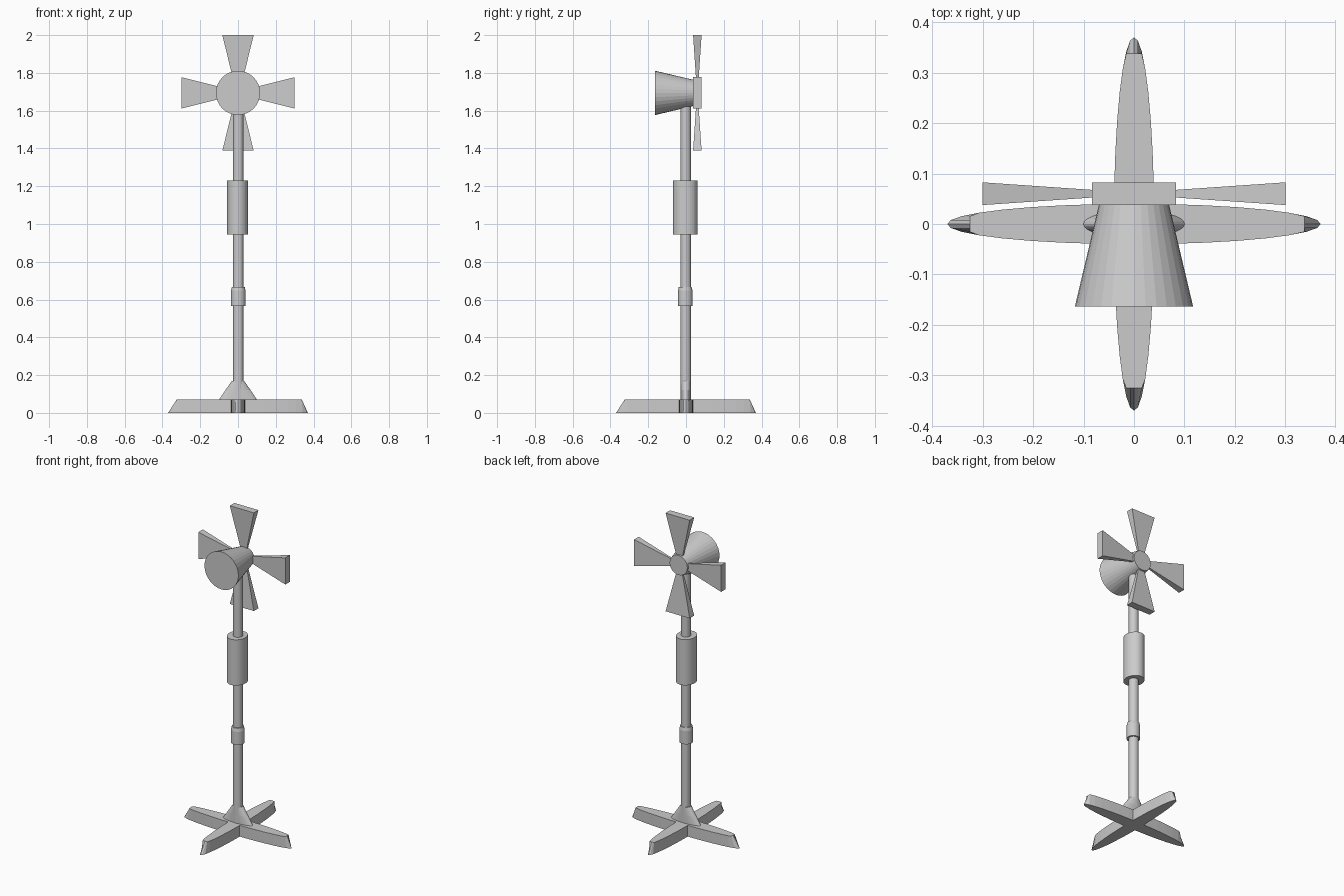
import bpy, bmesh
from math import cos, sin, pi, radians
from mathutils import Matrix

if "Cube" in bpy.data.objects:
    bpy.data.objects.remove(bpy.data.objects["Cube"])

HUB_Z = 1.694


def make(name, verts, faces, matrix=Matrix()):
    mesh = bpy.data.meshes.new(name)
    mesh.from_pydata([matrix @ Matrix.Translation(v).translation for v in verts], [], faces)
    bm = bmesh.new()
    bm.from_mesh(mesh)
    bmesh.ops.recalc_face_normals(bm, faces=bm.faces)
    bm.to_mesh(mesh)
    bm.free()
    obj = bpy.data.objects.new(name, mesh)
    bpy.context.collection.objects.link(obj)
    return obj


def loft(name, rings, n=32, matrix=Matrix(), clamp_top=None):
    """Stack of ellipses (z, rx, ry) joined into a closed solid."""
    verts = []
    for k, (z, rx, ry) in enumerate(rings):
        for i in range(n):
            a = 2 * pi * i / n
            x, y = rx * cos(a), ry * sin(a)
            if clamp_top and k == len(rings) - 1:
                x = min(max(x, clamp_top[0]), clamp_top[1])
            verts.append((x, y, z))
    faces = [(k * n + i, k * n + (i + 1) % n, (k + 1) * n + (i + 1) % n, (k + 1) * n + i)
             for k in range(len(rings) - 1) for i in range(n)]
    faces += [tuple(range(n)), tuple(range(len(verts) - n, len(verts)))]
    return make(name, verts, faces, matrix)


# Crossed elliptical feet, tips sloped by pulling in the top outline
for name, angle in (("foot_across", 0), ("foot_lengthwise", 90)):
    loft(name, [(0, 0.37, 0.04), (0.07, 0.37, 0.04)],
         matrix=Matrix.Rotation(radians(angle), 4, 'Z'), clamp_top=(-0.325, 0.338))

# Flared brace at the foot of the pole
loft("pole_brace", [(0.06, 0.107, 0.027), (0.12, 0.067, 0.027), (0.17, 0.032, 0.027)])

# Pole with small collar and large sleeve
centre = Matrix.Translation((0.0015, -0.0015, 0))
loft("pole", [(0.05, 0.028, 0.028), (HUB_Z, 0.028, 0.028)], matrix=centre)
loft("collar", [(0.565, 0.0385, 0.0385), (0.647, 0.0385, 0.0385), (0.667, 0.034, 0.034)],
     matrix=Matrix.Translation((0.0015, -0.004, 0)))
loft("sleeve", [(0.945, 0.056, 0.065), (1.23, 0.056, 0.065)],
     matrix=Matrix.Translation((-0.002, -0.003, 0)))

# Tapered motor housing pointing along y, wide end at the front
loft("motor_housing", [(-0.163, 0.117, 0.117), (0.074, 0.061, 0.061)],
     matrix=Matrix.Translation((0, 0, HUB_Z)) @ Matrix.Rotation(-pi / 2, 4, 'X'))

# Four blades, flaring in width and thickness toward the tip
for i, name in enumerate(("right", "top", "left", "bottom")):
    tip = 0.306 if i % 2 else 0.30
    verts = [(r, sy * t, sz * w)
             for r, w, t in ((0.045, 0.019, 0.005), (tip, 0.083, 0.0225))
             for sy, sz in ((-1, -1), (1, -1), (1, 1), (-1, 1))]
    faces = [(0, 1, 2, 3), (4, 5, 6, 7)] + [(k, (k + 1) % 4, (k + 1) % 4 + 4, k + 4) for k in range(4)]
    make("blade_" + name, verts, faces,
         Matrix.Translation((0, 0.06, HUB_Z)) @ Matrix.Rotation(-i * pi / 2, 4, 'Y'))
